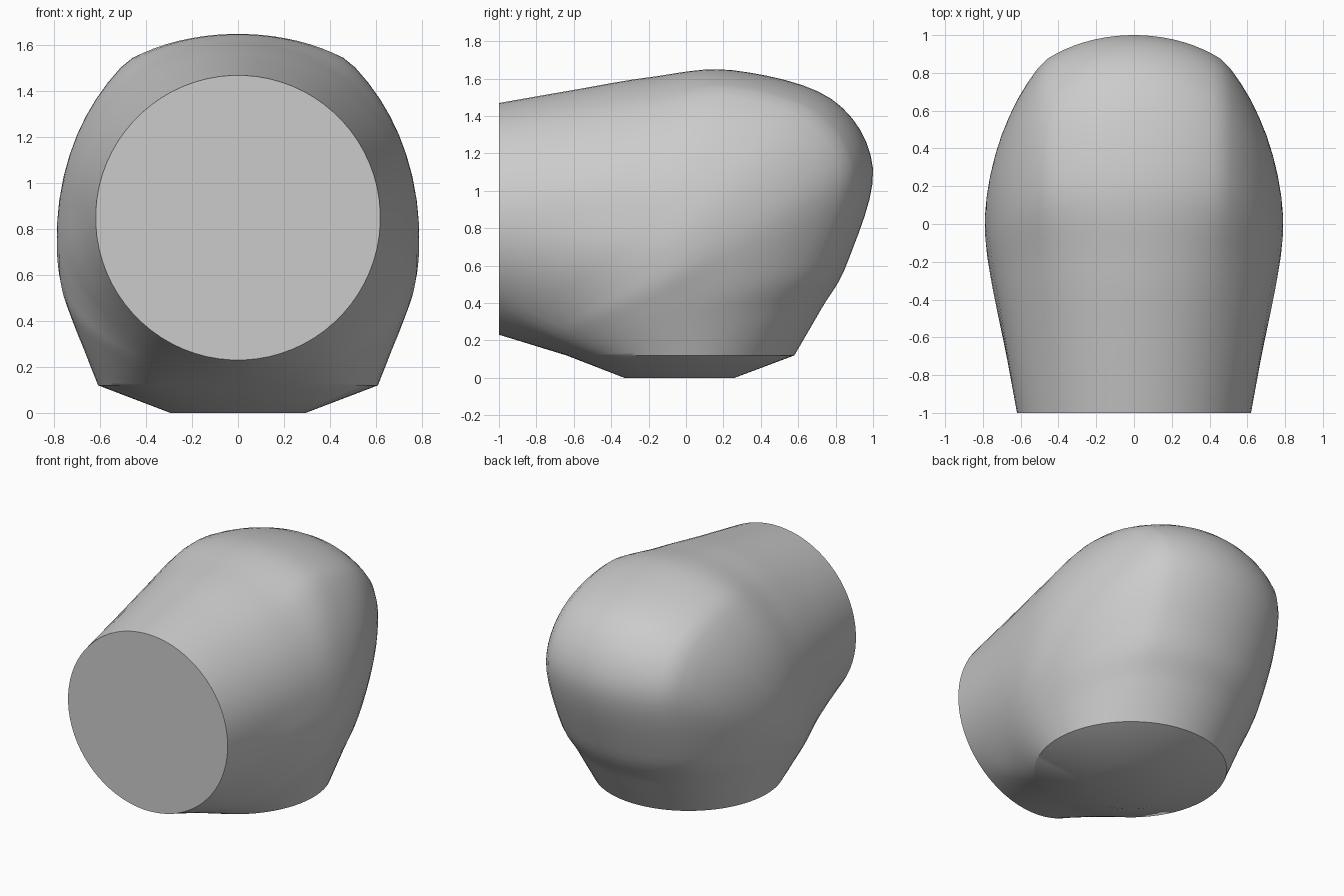
import bpy, bmesh, math
from mathutils import Vector

cube = bpy.data.objects.get("Cube")
if cube:
    bpy.data.objects.remove(cube)

SEGS = 72      # points around each section
STEPS = 6      # sections between two rail points

mat = bpy.data.materials.new("light_grey")
mat.use_nodes = True
GREY = (0.6, 0.6, 0.6, 1)
mat.diffuse_color = GREY
mat.node_tree.nodes["Principled BSDF"].inputs["Base Color"].default_value = GREY

# Rails running from the round front opening, over the elbow, to the bottom ring
outer = [(0, -1, 1.47), (0, -.6, 1.54), (0, -.2, 1.607), (0, .25, 1.645), (0, .78, 1.49),
         (0, 1, 1.12), (0, .865, .62), (0, .725, .37), (0, .58, .12)]
shoulder = [(.438, -1, 1.288), (.452, -.6, 1.37), (.47, -.2, 1.455), (.48, .2, 1.535), (.485, .65, 1.41),
            (.48, .86, 1.10), (.47, .72, .62), (.452, .56, .37), (.431, .401, .12)]
side = [(.62, -1, .85), (.69, -.6, .86), (.745, -.3, .86), (.778, -.1, .83), (.79, 0, .75),
        (.775, .02, .6), (.73, 0, .45), (.67, -.02, .28), (.61, -.03, .12)]


def straight(a, b):
    return [tuple(Vector(a).lerp(Vector(b), i / 8)) for i in range(9)]


lower = straight((.438, -1, .412), (.431, -.461, .12))
inner = straight((0, -1, .23), (0, -.64, .12))


def smooth_rail(points):
    """Catmull-Rom curve through the rail points."""
    p = [Vector(q) for q in points]
    p = [2 * p[0] - p[1]] + p + [2 * p[-1] - p[-2]]
    out = []
    for i in range(1, len(p) - 2):
        a, b, c, d = p[i - 1:i + 3]
        for s in range(STEPS):
            t = s / STEPS
            out.append(.5 * (2 * b + (c - a) * t + (2 * a - 5 * b + 4 * c - d) * t ** 2
                             + (3 * b - a - 3 * c + d) * t ** 3))
    return out + [p[-2]]


def bow(u):
    """Circular-arc falloff, 0 in the middle of an arc and 1 at its end."""
    return (1 - math.sqrt(1 - u * u / 2)) / (1 - math.sqrt(.5))


def section_point(o, sh, sd, lo, inn, angle):
    """Point of a four-arc section; an exact circle when the rails lie on one."""
    s, c = math.sin(angle) * math.sqrt(2), math.cos(angle) * math.sqrt(2)
    if abs(c) > abs(s):                       # top or underside arc
        mid, end = (o, sh) if c > 0 else (inn, lo)
        v = mid.lerp(end, bow(s))
        v.x = end.x * s
    else:                                     # side arc
        end = sh if c > 0 else lo
        v = sd.lerp(end, abs(c))
        v.x = sd.x + (end.x - sd.x) * bow(c)
        if s < 0:
            v.x = -v.x
    return v


bm = bmesh.new()
rings = []
for rails in zip(*map(smooth_rail, (outer, shoulder, side, lower, inner))):
    rings.append([bm.verts.new(section_point(*rails, 2 * math.pi * (k + .5) / SEGS))
                  for k in range(SEGS)])

# Shallow conical base below the ring
rings.append([bm.verts.new((.295 * math.sin(a), -.035 + .295 * math.cos(a), 0))
              for a in (2 * math.pi * (k + .5) / SEGS for k in range(SEGS))])

for a, b in zip(rings, rings[1:]):
    for k in range(SEGS):
        n = (k + 1) % SEGS
        bm.faces.new((a[k], a[n], b[n], b[k]))

# Flat front and bottom caps
bm.faces.new(rings[0])
bm.faces.new(rings[-1])
bmesh.ops.recalc_face_normals(bm, faces=bm.faces[:])

mesh = bpy.data.meshes.new("elbow_body")
bm.to_mesh(mesh)
bm.free()
mesh.materials.append(mat)
body = bpy.data.objects.new("elbow_body", mesh)
bpy.context.collection.objects.link(body)
bpy.ops.object.select_all(action='DESELECT')
body.select_set(True)
bpy.context.view_layer.objects.active = body
bpy.ops.object.shade_smooth_by_angle(angle=math.radians(35))
